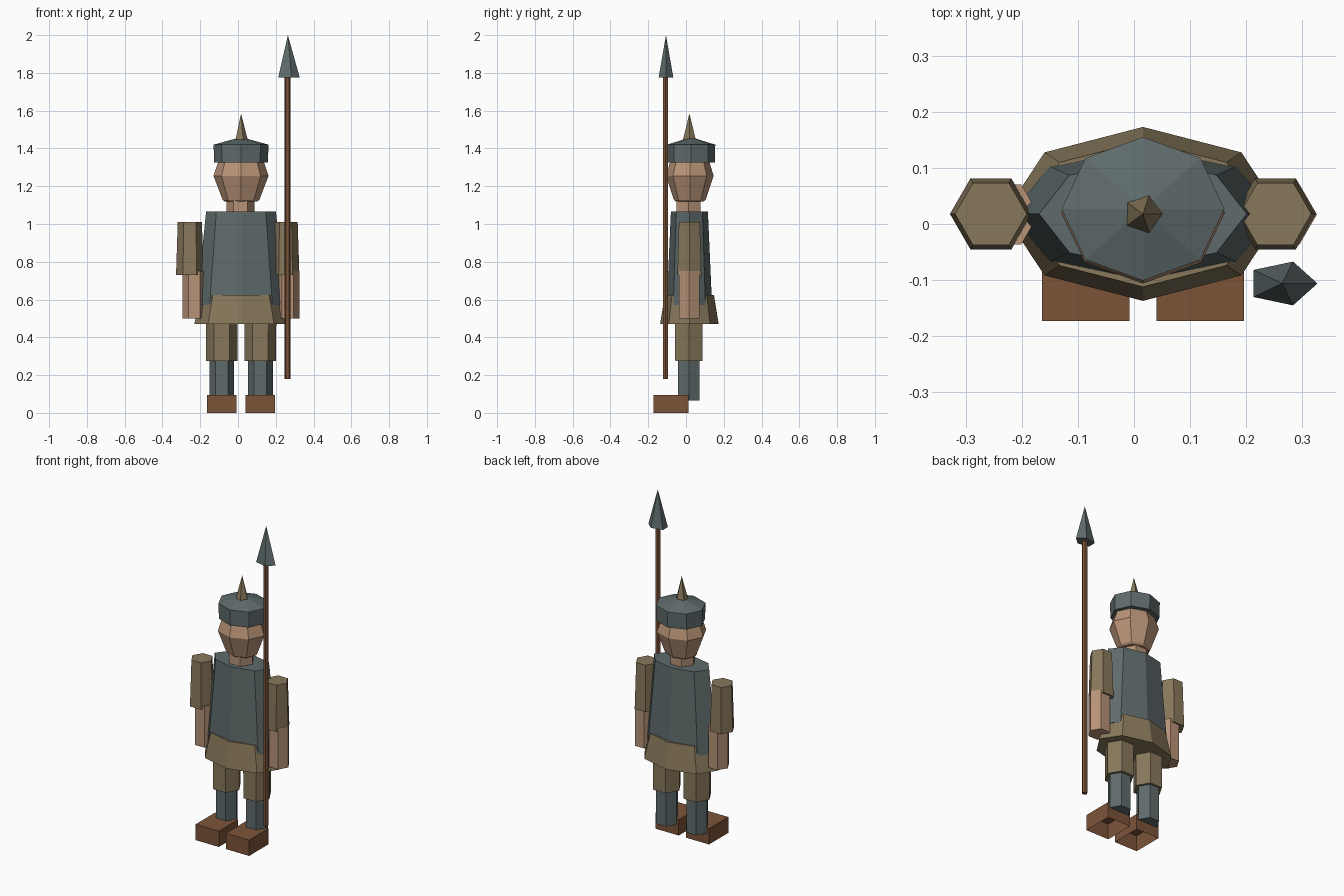
import bpy, bmesh, math

if "Cube" in bpy.data.objects:
    bpy.data.objects.remove(bpy.data.objects["Cube"])

def material(name, rgb):
    lin = [((c / 255 + 0.055) / 1.055) ** 2.4 for c in rgb]
    m = bpy.data.materials.new(name)
    m.diffuse_color = (*lin, 1)
    m.use_nodes = True
    m.node_tree.nodes["Principled BSDF"].inputs["Base Color"].default_value = m.diffuse_color
    return m

STEEL = material("blue grey", (95, 107, 108))
KHAKI = material("khaki cloth", (136, 120, 91))
SKIN = material("skin", (184, 147, 119))
BROWN = material("brown", (124, 84, 57))
CX, CY = 0.016, 0.018          # axis of the body

def finish(bm, name, mat):
    bmesh.ops.recalc_face_normals(bm, faces=bm.faces[:])
    me = bpy.data.meshes.new(name)
    bm.to_mesh(me)
    bm.free()
    me.materials.append(mat)
    ob = bpy.data.objects.new(name, me)
    bpy.context.collection.objects.link(ob)
    return ob

def loft(name, mat, sides, x, y, rings):
    """Stack elliptical rings (z, rx, ry); a ring with rx 0 is a point."""
    bm = bmesh.new()
    loops = []
    for z, rx, ry in rings:
        if rx == 0:
            loops.append([bm.verts.new((x, y, z))] * sides)
        else:
            loops.append([bm.verts.new((x + rx * math.cos(a), y + ry * math.sin(a), z))
                          for a in (math.tau * i / sides for i in range(sides))])
    for lo, hi in zip(loops, loops[1:]):
        for i in range(sides):
            j = (i + 1) % sides
            quad = list(dict.fromkeys((lo[i], lo[j], hi[j], hi[i])))
            bm.faces.new(quad)
    for end in (loops[0], loops[-1]):
        if end[0] is not end[1]:
            bm.faces.new(end)
    return finish(bm, name, mat)

def prism(name, mat, sides, x, y, z0, z1, r0, r1=None):
    r1 = r0 if r1 is None else r1
    return loft(name, mat, sides, x, y, [(z0, r0, r0), (z1, r1, r1)])

# Body
loft("tunic", STEEL, 8, CX, CY, [(0.57, 0.235, 0.12), (1.065, 0.185, 0.098)])
loft("skirt", KHAKI, 8, CX, CY, [(0.47, 0.248, 0.155), (0.625, 0.21, 0.13)])

# Head and neck
prism("neck", SKIN, 6, 0.013, 0.014, 1.04, 1.14, 0.074)
loft("head", SKIN, 8, CX, CY + 0.002,
     [(1.118, 0.085, 0.074), (1.128, 0.097, 0.084), (1.255, 0.146, 0.126), (1.36, 0.11, 0.095)])

# Helmet with spike
loft("helmet", STEEL, 8, CX, 0.027,
     [(1.325, 0.143, 0.126), (1.42, 0.145, 0.128), (1.46, 0, 0)])
loft("helmet_spike", KHAKI, 5, CX, CY, [(1.445, 0.036, 0.036), (1.585, 0, 0)])

# Legs, boots, arms
for side, s, arm_x in (("left", -1, -0.255), ("right", 1, 0.252)):
    x = CX + s * 0.102
    prism(side + "_thigh", KHAKI, 6, x, 0.015, 0.275, 0.52, 0.083, 0.085)
    prism(side + "_shin", STEEL, 6, x, 0.015, 0.065, 0.3, 0.066)
    # boot: box open at the sole
    bm = bmesh.new()
    bmesh.ops.create_cube(bm, size=1)
    for v in bm.verts:
        v.co = (x + v.co.x * 0.156, -0.08 + v.co.y * 0.186, 0.048 + v.co.z * 0.096)
    sole = [f for f in bm.faces if f.calc_center_median().z < 0.01]
    bmesh.ops.delete(bm, geom=sole, context='FACES_ONLY')
    finish(bm, side + "_boot", BROWN)
    prism(side + "_sleeve", KHAKI, 6, arm_x, 0.018, 0.73, 1.01, 0.073, 0.064)
    prism(side + "_forearm", SKIN, 6, CX + s * 0.248, 0.017, 0.5, 0.75, 0.062)

# Spear
prism("spear_shaft", BROWN, 6, 0.263, -0.108, 0.18, 1.79, 0.0155)
loft("spear_head", STEEL, 5, 0.264, -0.106, [(1.775, 0.063, 0.041), (2.0, 0, 0)])
